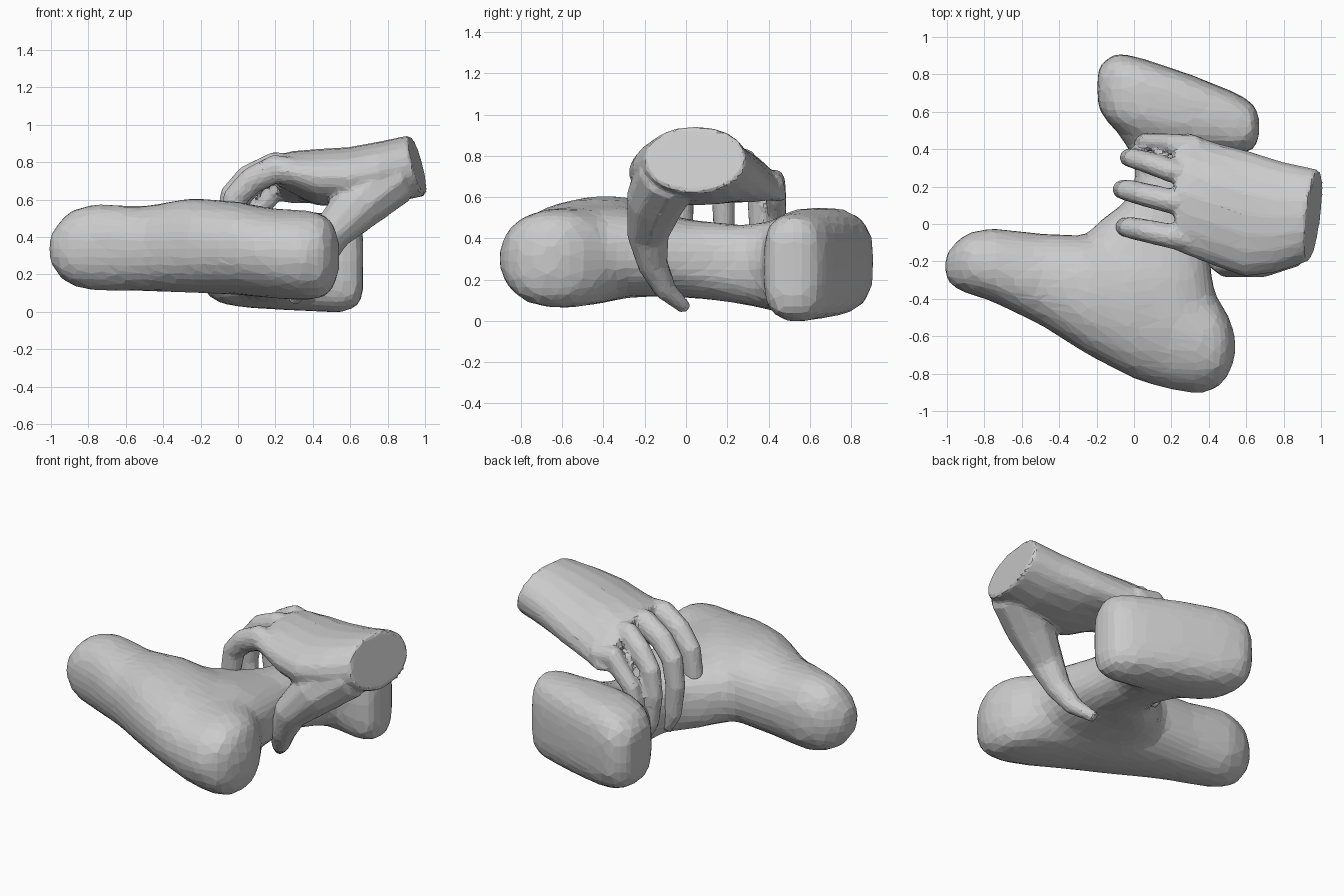
import bpy, bmesh
from math import cos, sin, pi
from mathutils import Vector

if "Cube" in bpy.data.objects:
    bpy.data.objects.remove(bpy.data.objects["Cube"])


def spow(v, e):
    return (abs(v) ** e) * (1 if v >= 0 else -1)


def skin(bm, rings):
    """Bridge closed rings of points and cap both ends."""
    vs = [[bm.verts.new(p) for p in r] for r in rings]
    n = len(vs[0])
    faces = []
    for a, b in zip(vs, vs[1:]):
        for i in range(n):
            j = (i + 1) % n
            faces.append(bm.faces.new((a[i], a[j], b[j], b[i])))
    faces.append(bm.faces.new(vs[0][::-1]))
    faces.append(bm.faces.new(vs[-1]))
    bmesh.ops.recalc_face_normals(bm, faces=faces)


def slab(bm, stations, along, e=0.8, n=24):
    """Stations: (position, side min, side max, z min, z max)."""
    rings = []
    for s, a, b, z0, z1 in stations:
        ring = []
        for i in range(n):
            t = 2 * pi * i / n
            u = (a + b) / 2 + (b - a) / 2 * spow(cos(t), e)
            z = (z0 + z1) / 2 + (z1 - z0) / 2 * spow(sin(t), e)
            ring.append((s, u, z) if along == 'x' else (u, s, z))
        rings.append(ring)
    skin(bm, rings)


def tube(bm, path, radii, n=10, wide=1.0):
    """Tapered tube along a path; wide scales its size along y."""
    pts = [Vector(p) for p in path]
    rings = []
    for i, p in enumerate(pts):
        d = (pts[min(i + 1, len(pts) - 1)] - pts[max(i - 1, 0)]).normalized()
        u = d.cross(Vector((0, 1, 0.01))).normalized()
        v = d.cross(u) * wide
        rings.append([p + radii[i] * (u * cos(2 * pi * k / n) + v * sin(2 * pi * k / n))
                      for k in range(n)])
    skin(bm, rings)


def finish(bm, name, voxel, smooth, ratio):
    me = bpy.data.meshes.new(name)
    bm.to_mesh(me)
    bm.free()
    ob = bpy.data.objects.new(name, me)
    bpy.context.collection.objects.link(ob)
    r = ob.modifiers.new("merge", 'REMESH')
    r.mode = 'VOXEL'
    r.voxel_size = voxel
    s = ob.modifiers.new("soften", 'SMOOTH')
    s.iterations = smooth
    d = ob.modifiers.new("facets", 'DECIMATE')
    d.ratio = ratio
    return ob


# gripped body: long front lobe, neck and rear block
bm = bmesh.new()
slab(bm, [(-1.01, -.29, -.17, .27, .40), (-.97, -.34, -.11, .20, .47), (-.9, -.37, -.05, .14, .54),
          (-.77, -.41, -.02, .11, .58), (-.5, -.54, -.05, .11, .565), (-.25, -.70, -.06, .1, .61),
          (0, -.83, -.08, .09, .59), (.2, -.89, -.2, .07, .55), (.35, -.91, -.3, .06, .545),
          (.45, -.88, -.40, .07, .53), (.51, -.80, -.5, .12, .48), (.54, -.72, -.59, .22, .38)],
     'x', 0.9)
slab(bm, [(-.55, -.3, .48, .1, .56), (-.3, -.35, .42, .11, .56), (-.1, -.3, .40, .12, .52),
          (.02, -.18, .38, .11, .49), (.13, -.03, .37, .1, .48), (.27, .01, .38, .08, .465),
          (.37, -.01, .44, .06, .475), (.46, -.07, .57, .04, .50), (.6, -.12, .6, .02, .52)], 'y')
slab(bm, [(-.195, .64, .82, .14, .42), (-.16, .56, .88, .08, .48), (-.08, .49, .915, .04, .53),
          (.05, .44, .885, .02, .55), (.3, .40, .80, .005, .545), (.55, .37, .70, -.005, .52),
          (.63, .39, .65, .015, .5), (.67, .44, .6, .07, .45)], 'x', 0.65)
finish(bm, "gripped_body", 0.045, 3, 0.4)

# hand: palm and wrist, arched down towards the little finger
bm = bmesh.new()
palm = [(.22, -.14, .48, .67, .84, 0, 0), (.29, -.17, .49, .63, .86, 0, 0),
        (.42, -.22, .44, .57, .87, 0, 0), (.6, -.28, .39, .56, .88, .03, -.05),
        (.78, -.26, .33, .58, .91, .08, -.15), (.96, -.2, .29, .62, .945, .12, -.25)]
rings = []
for x, y0, y1, z0, z1, sy, sz in palm:
    ring = []
    for i in range(20):
        t = 2 * pi * i / 20
        dy = (y1 - y0) / 2 * spow(cos(t), .95)
        dz = (z1 - z0) / 2 * spow(sin(t), .95)
        y = (y0 + y1) / 2 + dy
        arch = max(0, .85 - x) * 2.2 * max(0, y - .15) ** 2
        ring.append((x + sy * dy + sz * dz, y, (z0 + z1) / 2 + dz - arch))
    rings.append(ring)
skin(bm, rings)

# fingers: root y, tip y, reach x, height shift, thickness
for y0, y1, x, z, r in [(-.09, -.02, -.04, 0, .07), (.09, .18, -.055, .015, .07),
                        (.25, .35, -.02, 0, .066), (.42, .44, .05, -.09, .058)]:
    ys = [y0 + (y1 - y0) * k for k in (0, .35, .75, 1, 1.05, 1, .95)]
    xz = [(.34, .74 + z), (.2, .765 + z), (x + .11, .7 + z), (x + .025, .61 + z),
          (x, .46 + z / 2), (x + .02, .28), (x + .07, .17)]
    tube(bm, [(p, y, q) for (p, q), y in zip(xz, ys)],
         [r * 1.15, r * 1.12, r * 1.05, r * .98, r * .9, r * .75, r * .5], wide=.86)

# thumb
tube(bm, [(.82, -.08, .72), (.65, -.15, .58), (.5, -.185, .42), (.43, -.16, .27),
          (.37, -.1, .15), (.33, -.045, .1), (.29, 0, .06)],
     [.16, .145, .105, .075, .055, .042, .034])
finish(bm, "gripping_hand", 0.016, 3, 0.15)
